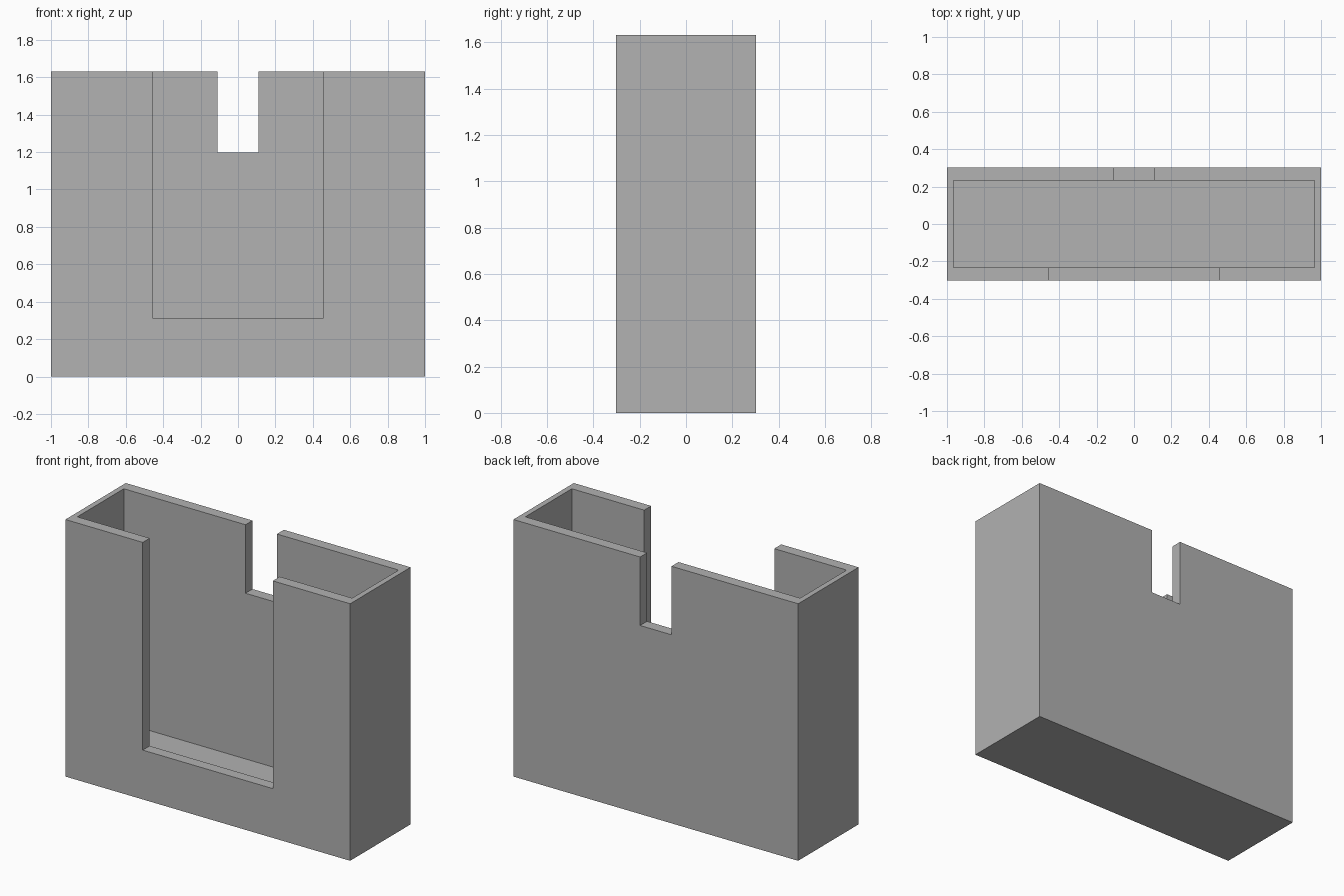
import bpy

if "Cube" in bpy.data.objects:
    bpy.data.objects.remove(bpy.data.objects["Cube"], do_unlink=True)

HALF_W, HALF_D, HEIGHT = 1.0, 0.303, 1.632
END_WALL, LONG_WALL, FLOOR = 0.035, 0.07, 0.145
ABOVE = HEIGHT + 0.2

grey = bpy.data.materials.new("plain_grey")
grey.use_nodes = True
colour = (0.445, 0.445, 0.445, 1)
grey.diffuse_color = colour
grey.node_tree.nodes["Principled BSDF"].inputs["Base Color"].default_value = colour


def box(name, half_x, y0, y1, z0, z1):
    """Box centred on x, spanning the given y and z ranges."""
    bpy.ops.mesh.primitive_cube_add(size=1, location=(0, (y0 + y1) / 2, (z0 + z1) / 2))
    obj = bpy.context.object
    obj.name = name
    obj.scale = (2 * half_x, y1 - y0, z1 - z0)
    bpy.ops.object.transform_apply(location=True, rotation=False, scale=True)
    return obj


def cut(target, cutter):
    """Subtract the cutter and remove it."""
    mod = target.modifiers.new(cutter.name, 'BOOLEAN')
    mod.operation = 'DIFFERENCE'
    mod.solver = 'EXACT'
    mod.object = cutter
    bpy.context.view_layer.objects.active = target
    bpy.ops.object.modifier_apply(modifier=mod.name)
    bpy.data.objects.remove(cutter, do_unlink=True)


# Outer block
holder = box("open_top_holder", HALF_W, -HALF_D, HALF_D, 0, HEIGHT)

# Hollow interior
inner_d = HALF_D - LONG_WALL
cut(holder, box("cavity", HALF_W - END_WALL, -inner_d, inner_d, FLOOR, ABOVE))

# Wide front opening and narrow back notch
cut(holder, box("front_opening", 0.457, -HALF_D - 0.1, 0, 0.313, ABOVE))
cut(holder, box("back_notch", 0.11, 0, HALF_D + 0.1, 1.197, ABOVE))

holder.data.materials.clear()
holder.data.materials.append(grey)
for face in holder.data.polygons:
    face.material_index = 0
    face.use_smooth = False
